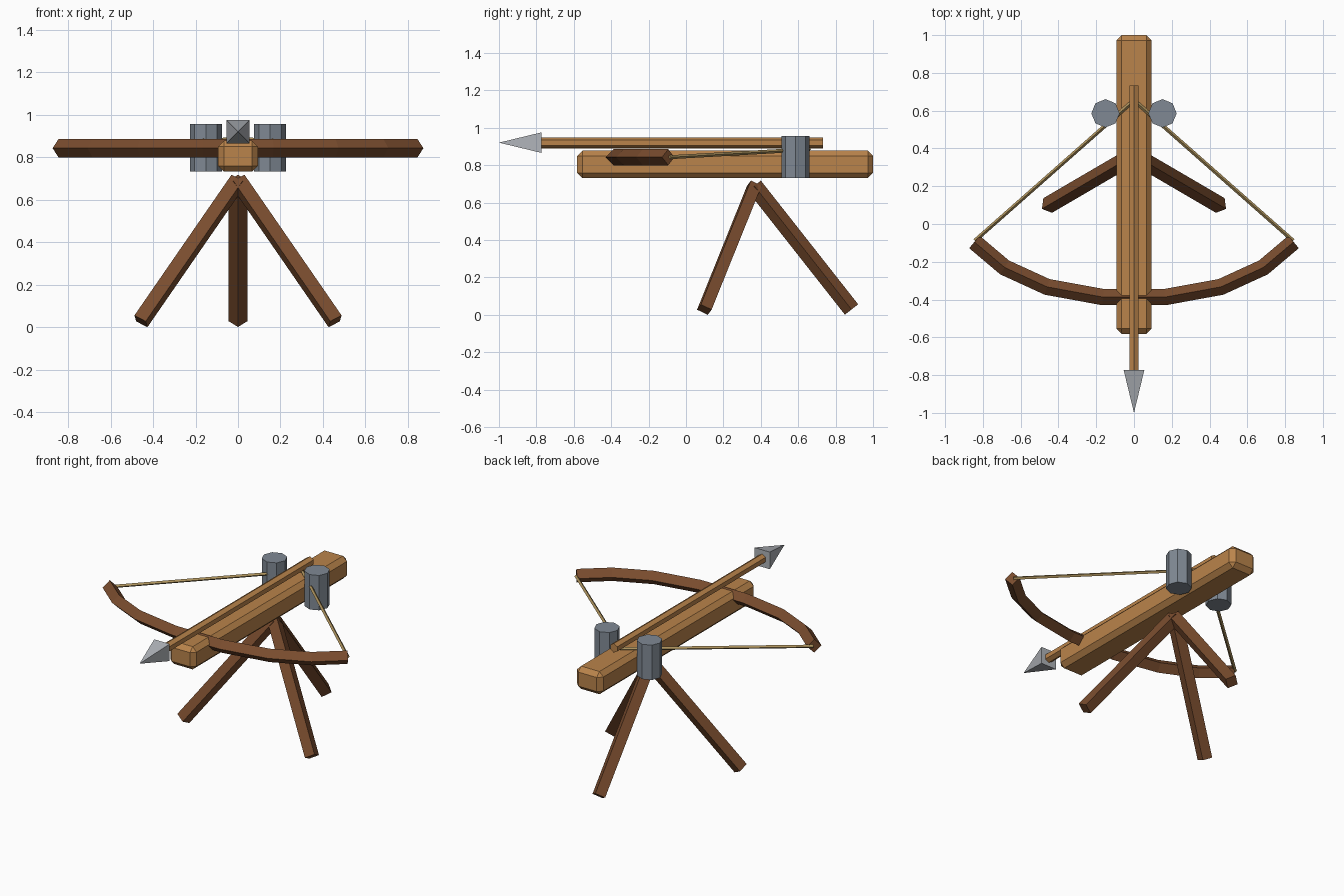
import bpy, bmesh, math
from mathutils import Vector, Matrix

cube = bpy.data.objects.get("Cube")
if cube:
    bpy.data.objects.remove(cube, do_unlink=True)


def material(name, rgb):
    m = bpy.data.materials.new(name)
    m.use_nodes = True
    m.diffuse_color = (*rgb, 1)
    m.node_tree.nodes["Principled BSDF"].inputs["Base Color"].default_value = (*rgb, 1)
    return m


light_wood = material("light_wood", (0.49, 0.23, 0.07))
dark_wood = material("dark_wood", (0.19, 0.072, 0.027))
steel = material("steel", (0.215, 0.25, 0.295))
bright_steel = material("bright_steel", (0.43, 0.45, 0.48))
cord = material("cord", (0.42, 0.29, 0.11))


def finish(name, bm, mat):
    bmesh.ops.recalc_face_normals(bm, faces=bm.faces)
    mesh = bpy.data.meshes.new(name)
    bm.to_mesh(mesh)
    bm.free()
    mesh.materials.append(mat)
    obj = bpy.data.objects.new(name, mesh)
    bpy.context.collection.objects.link(obj)
    return obj


def beam(name, path, radius, mat, sides=4):
    """Capped bar swept along a path, one edge turned upward, mitred at bends."""
    pts = [Vector(p) for p in path]
    bm = bmesh.new()
    rings = []
    for i, p in enumerate(pts):
        before = (p - pts[i - 1]).normalized() if i else None
        after = (pts[i + 1] - p).normalized() if i < len(pts) - 1 else None
        before, after = before or after, after or before
        tangent = (before + after).normalized()
        side = tangent.cross(Vector((0, 0, 1))).normalized()
        up = side.cross(tangent)
        stretch = 1 / tangent.dot(after)
        ring = []
        for k in range(sides):
            a = math.tau * k / sides
            ring.append(bm.verts.new(p + radius * (math.cos(a) * up + math.sin(a) * stretch * side)))
        rings.append(ring)
    for a, b in zip(rings, rings[1:]):
        for k in range(sides):
            n = (k + 1) % sides
            bm.faces.new((a[k], a[n], b[n], b[k]))
    bm.faces.new(rings[0])
    bm.faces.new(rings[-1])
    return finish(name, bm, mat)


def cone(name, centre, r1, r2, depth, sides, mat, rotation=Matrix()):
    bm = bmesh.new()
    bmesh.ops.create_cone(bm, cap_ends=True, segments=sides, radius1=r1, radius2=r2,
                          depth=depth, matrix=Matrix.Translation(centre) @ rotation)
    return finish(name, bm, mat)


# Stock: long chamfered block
bm = bmesh.new()
bmesh.ops.create_cube(bm, size=1, matrix=Matrix.Translation((0, 0.209, 0.805))
                      @ Matrix.Diagonal((0.187, 1.582, 0.146, 1)))
bmesh.ops.bevel(bm, geom=bm.edges[:], offset=0.028, segments=1, affect='EDGES')
finish("stock", bm, light_wood)

# Bow: mirrored half path
bow_z = 0.843
half = [(0.164, -0.387), (0.46, -0.333), (0.685, -0.23), (0.845, -0.095)]
bow_path = [(-x, y, bow_z) for x, y in reversed(half)] + [(x, y, bow_z) for x, y in half]
beam("bow", bow_path, 0.043, dark_wood)

# Drawn string
beam("bow_string", [(-0.842, -0.088, bow_z), (0, 0.655, 0.885), (0.842, -0.088, bow_z)],
     0.0105, cord)

# Torsion drums
for side, x in (("left", 0.151), ("right", -0.151)):
    cone(side + "_drum", (x, 0.586, 0.845), 0.075, 0.075, 0.224, 8, steel)

# Bolt shaft and pointed head
beam("bolt_shaft", [(0, 0.733, 0.92), (0, -0.775, 0.92)], 0.029, light_wood, 6)
cone("bolt_head", (0, -0.886, 0.921), 0.055 * math.sqrt(2), 0, 0.228, 4, bright_steel,
     Matrix.Rotation(math.pi / 2, 4, 'X') @ Matrix.Rotation(math.pi / 4, 4, 'Z'))

# Tripod
apex = (0, 0.365, 0.69)
for name, foot in (("front_left_leg", (0.457, 0.098, 0.028)),
                   ("front_right_leg", (-0.457, 0.098, 0.028)),
                   ("back_leg", (0, 0.885, 0.029))):
    beam(name, [apex, foot], 0.045, dark_wood)
